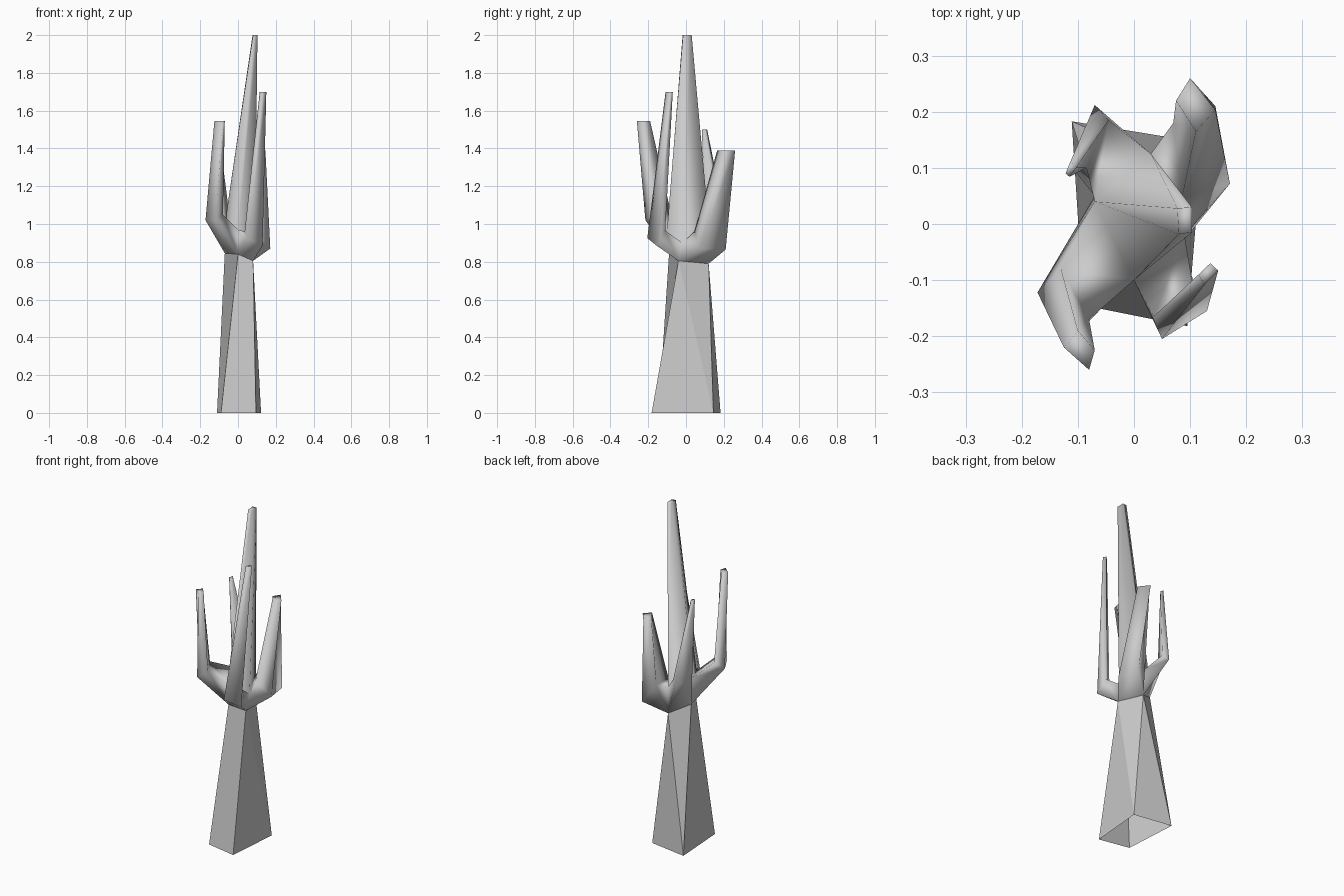
import bpy, bmesh

if "Cube" in bpy.data.objects:
    bpy.data.objects.remove(bpy.data.objects["Cube"])

bm = bmesh.new()


def ring(points):
    return [bm.verts.new(p) for p in points]


def bridge(a, b, split=()):
    """Join two four-sided rings; sides listed in split are folded in two."""
    for i in range(4):
        j = (i + 1) % 4
        if i in split:
            bm.faces.new((a[i], a[j], b[i]))
            bm.faces.new((a[j], b[j], b[i]))
        else:
            bm.faces.new((a[i], a[j], b[j], b[i]))


def flat(xy, z):
    return [(x, y, z) for x, y in xy]


def limb(root, elbow, tip, z):
    """Grow a bent four-sided limb out of an open side of the crown."""
    e, t = ring(elbow), ring(flat(tip, z))
    bridge(root, e)
    bridge(e, t)
    bm.faces.new(t)


# twisted, tapering trunk, open underneath
base = ring(flat([(-.09, -.145), (.095, -.182), (.122, .145), (-.111, .183)], 0))
crown = ring([(.0, -.09, .84), (.08, -.04, .805), (.035, .12, .79), (-.07, .05, .845)])
bridge(base, crown, split=(1, 2))

# central spike
spike = ring([(.0, -.1, .97), (.09, -.02, .9), (.03, .125, .95), (-.07, .04, 1.0)])
top = ring(flat([(.08, -.018), (.103, -.015), (.103, .03), (.077, .028)], 2))
bridge(spike, top)
bm.faces.new(top)


def side(i):
    j = (i + 1) % 4
    return [crown[i], crown[j], spike[j], spike[i]]


# front right limb
limb(side(0),
     [(.05, -.205, .925), (.13, -.155, .885), (.105, -.11, .965), (.035, -.165, .96)],
     [(.125, -.108), (.15, -.083), (.136, -.07), (.115, -.09)], 1.7)
# back right limb
limb(side(1),
     [(.171, .072, .87), (.145, .21, .865), (.07, .18, .97), (.085, .045, .96)],
     [(.145, .203), (.1, .26), (.075, .22), (.11, .165)], 1.39)
# back left limb
limb(side(2),
     [(-.07, .212, 1.01), (-.11, .1, 1.02), (-.085, .1, 1.05), (-.045, .185, 1.04)],
     [(-.113, .112), (-.122, .09), (-.115, .084), (-.103, .1)], 1.5)
# front left limb
limb(side(3),
     [(-.172, -.122, 1.02), (-.12, -.215, 1.02), (-.08, -.17, 1.05), (-.13, -.08, 1.06)],
     [(-.125, -.22), (-.08, -.26), (-.07, -.225), (-.1, -.19)], 1.545)

# soft shading on the limbs, crisp corners on the trunk
bmesh.ops.recalc_face_normals(bm, faces=bm.faces[:])
for f in bm.faces:
    f.smooth = True
for e in bm.edges:
    if min(v.co.z for v in e.verts) < .1 or (e.verts[0] in crown and e.verts[1] in crown):
        e.smooth = False

mesh = bpy.data.meshes.new("branched_trunk")
bm.to_mesh(mesh)
bm.free()
obj = bpy.data.objects.new("branched_trunk", mesh)
bpy.context.collection.objects.link(obj)
